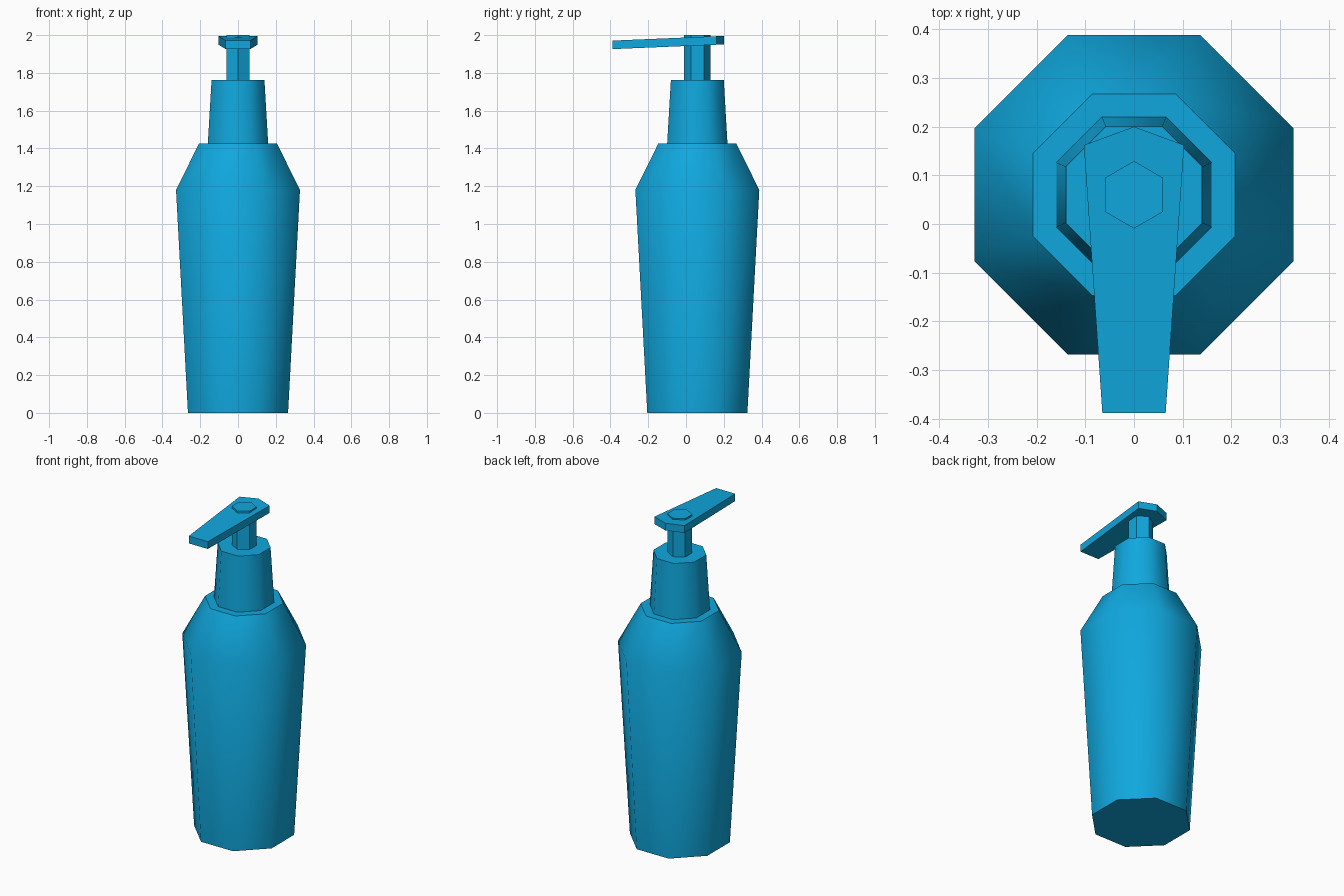
import bpy
import math

cube = bpy.data.objects.get("Cube")
if cube:
    bpy.data.objects.remove(cube, do_unlink=True)

AXIS_Y = 0.06

blue = bpy.data.materials.new("bright blue plastic")
blue.use_nodes = True
colour = (0.005, 0.39, 0.73, 1)
blue.diffuse_color = colour
blue.node_tree.nodes["Principled BSDF"].inputs["Base Color"].default_value = colour


def make_object(name, verts, faces, smooth):
    mesh = bpy.data.meshes.new(name)
    mesh.from_pydata(verts, [], faces)
    mesh.materials.append(blue)
    obj = bpy.data.objects.new(name, mesh)
    bpy.context.collection.objects.link(obj)
    if smooth:
        bpy.ops.object.select_all(action="DESELECT")
        obj.select_set(True)
        bpy.context.view_layer.objects.active = obj
        bpy.ops.object.shade_smooth_by_angle(angle=math.radians(50))
    return obj


def loft(name, rings, smooth):
    """Join equal counter-clockwise rings, bottom to top, and cap both ends."""
    n = len(rings[0])
    verts = [v for ring in rings for v in ring]
    faces = [tuple(reversed(range(n))), tuple(range(len(verts) - n, len(verts)))]
    for r in range(len(rings) - 1):
        for i in range(n):
            j = (i + 1) % n
            faces.append((r * n + i, r * n + j, (r + 1) * n + j, (r + 1) * n + i))
    return make_object(name, verts, faces, smooth)


def polygon_ring(sides, flat_radius, z):
    """Regular polygon with flat sides towards +x and -x."""
    radius = flat_radius / math.cos(math.pi / sides)
    angles = [(i + 0.5) * math.tau / sides for i in range(sides)]
    return [(radius * math.cos(a), AXIS_Y + radius * math.sin(a), z) for a in angles]


def turned(name, sides, profile, smooth):
    return loft(name, [polygon_ring(sides, r, z) for r, z in profile], smooth)


# Bottle, collar and pump stem
turned("bottle_body", 8, [(0.265, 0), (0.328, 1.18), (0.207, 1.425)], True)
turned("collar", 8, [(0.16, 1.42), (0.14, 1.762)], True)
turned("pump_stem", 6, [(0.06, 1.755), (0.06, 2.0)], False)

# Sloping nozzle plate, tapered to the front
outline = [(-0.065, -0.388), (0.065, -0.388), (0.103, 0.162), (0, 0.2), (-0.103, 0.162)]


def nozzle_ring(z_front):
    return [(x, y, z_front + 0.042 * (y + 0.388)) for x, y in outline]


loft("pump_nozzle", [nozzle_ring(1.926), nozzle_ring(1.971)], False)
